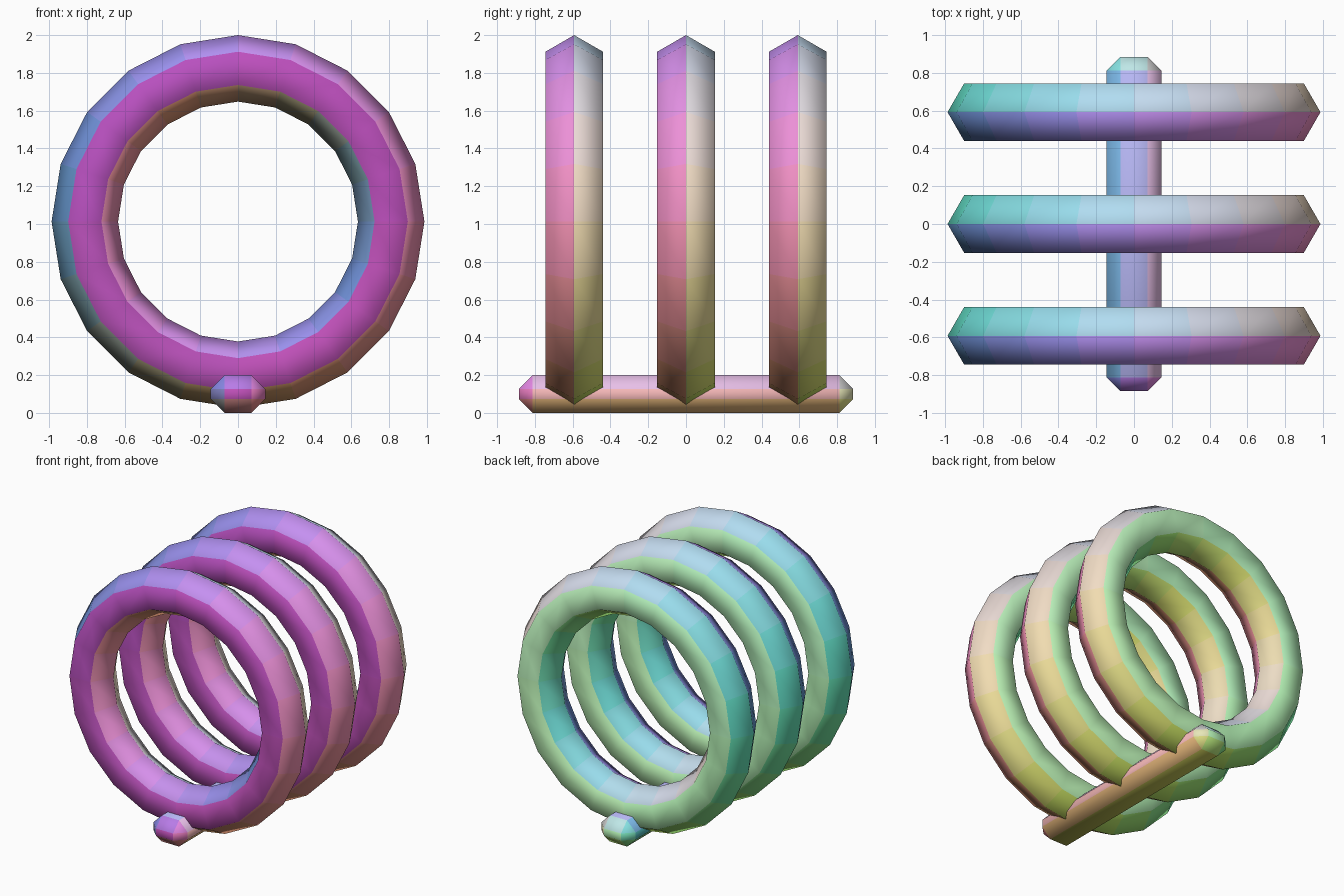
import bpy, bmesh, math
from mathutils import Vector

if "Cube" in bpy.data.objects:
    bpy.data.objects.remove(bpy.data.objects["Cube"])

tints = {}


def tint_material(colour):
    """One shared material per rounded colour."""
    key = tuple(round(c * 25) / 25 for c in colour)
    if key not in tints:
        mat = bpy.data.materials.new(f"tint_{len(tints) + 1}")
        mat.diffuse_color = (*key, 1)
        mat.use_nodes = True
        mat.node_tree.nodes["Principled BSDF"].inputs["Base Color"].default_value = mat.diffuse_color
        tints[key] = mat
    return tints[key]


def tint_by_direction(obj):
    """Colour each face by the way it points: x red, y green, z blue."""
    bpy.context.view_layer.update()
    mesh, turn = obj.data, obj.matrix_world.to_3x3()
    slots = {}
    for face in mesh.polygons:
        normal = sum((mesh.vertices[i].normal for i in face.vertices), Vector())
        normal = turn @ (normal / len(face.vertices))
        mat = tint_material([0.5 + 0.5 * n for n in normal])
        if mat.name not in slots:
            slots[mat.name] = len(mesh.materials)
            mesh.materials.append(mat)
        face.material_index = slots[mat.name]


# Three upright rings with a six-sided section
for i, y in enumerate((-0.592, 0.0, 0.592)):
    bpy.ops.mesh.primitive_torus_add(
        major_segments=20, minor_segments=6,
        major_radius=0.811, minor_radius=0.176,
        location=(0, y, 1.013), rotation=(math.pi / 2, 0, 0))
    ring = bpy.context.object
    ring.name = f"ring_{i + 1}"
    bpy.ops.object.shade_smooth()
    tint_by_direction(ring)

# Chamfered bar joining the rings along the bottom
bpy.ops.mesh.primitive_cube_add(size=1, location=(0, 0, 0.1))
bar = bpy.context.object
bar.name = "base_bar"
bm = bmesh.new()
bm.from_mesh(bar.data)
for v in bm.verts:
    v.co.x *= 0.29
    v.co.y *= 1.77
    v.co.z *= 0.2
bmesh.ops.bevel(bm, geom=bm.edges[:], offset=0.073, segments=1,
                affect='EDGES', offset_type='OFFSET')
bm.to_mesh(bar.data)
bm.free()
bpy.ops.object.shade_smooth()
tint_by_direction(bar)
